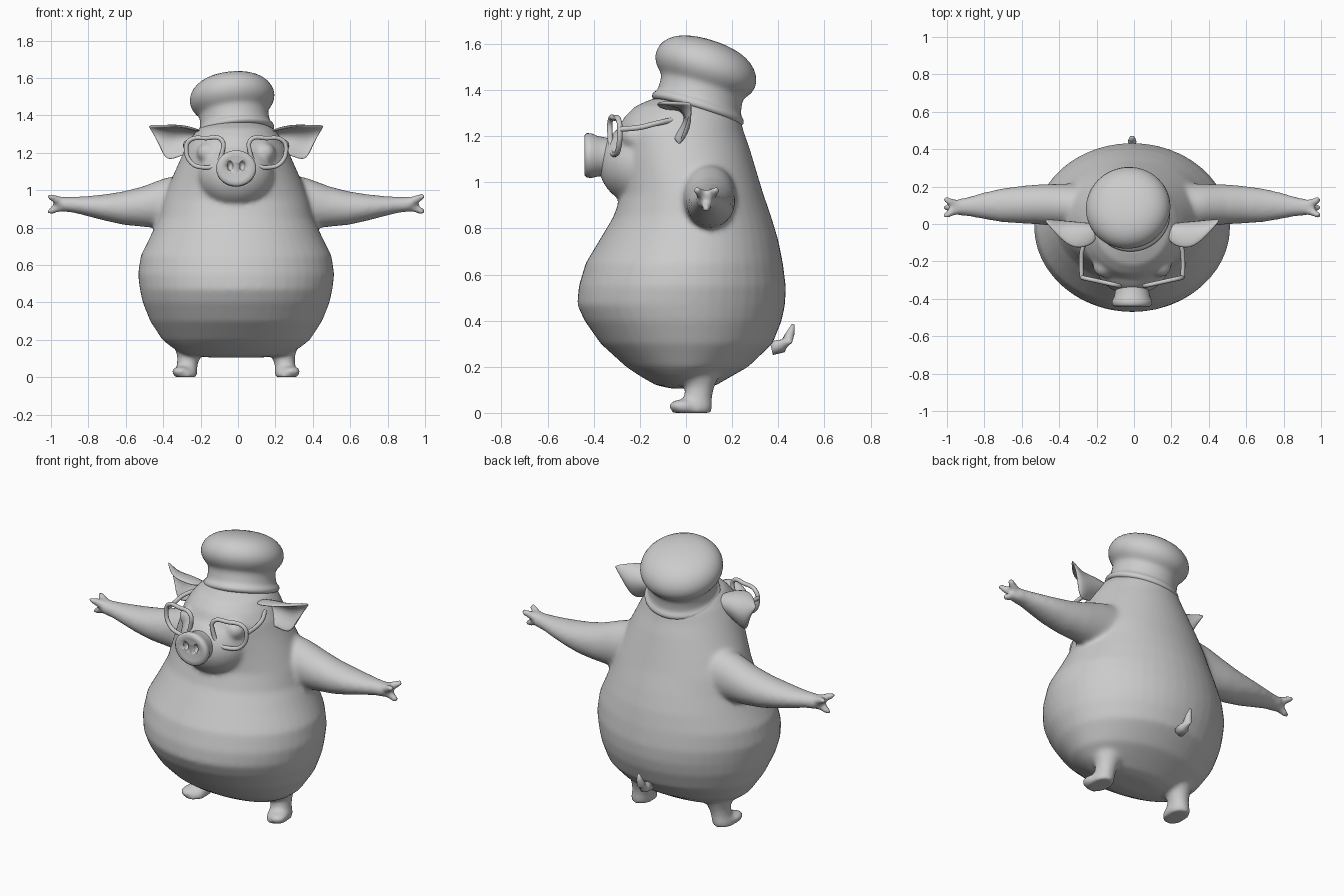
import bpy, bmesh, math
from mathutils import Vector, Matrix

if "Cube" in bpy.data.objects:
    bpy.data.objects.remove(bpy.data.objects["Cube"], do_unlink=True)

CX = -0.01  # symmetry plane of the body
X, Y, Z = Vector((1, 0, 0)), Vector((0, 1, 0)), Vector((0, 0, 1))

clay = bpy.data.materials.new("light_grey")
clay.use_nodes = True
clay.diffuse_color = (0.6, 0.6, 0.6, 1)
clay.node_tree.nodes["Principled BSDF"].inputs["Base Color"].default_value = (0.6, 0.6, 0.6, 1)


def add_object(name, data):
    obj = bpy.data.objects.new(name, data)
    bpy.context.collection.objects.link(obj)
    data.materials.append(clay)
    return obj


def mesh_object(name, bm):
    bmesh.ops.recalc_face_normals(bm, faces=bm.faces)
    for f in bm.faces:
        f.smooth = True
    mesh = bpy.data.meshes.new(name)
    bm.to_mesh(mesh)
    bm.free()
    return add_object(name, mesh)


def loft(bm, rings, n=32):
    """Closed skin through elliptical rings of (centre, half axis, half axis)."""
    loops = []
    for c, u, v in rings:
        angles = [2 * math.pi * i / n for i in range(n)]
        loops.append([bm.verts.new(Vector(c) + u * math.cos(a) + v * math.sin(a)) for a in angles])
    for a, b in zip(loops, loops[1:]):
        for i in range(n):
            j = (i + 1) % n
            bm.faces.new((a[i], a[j], b[j], b[i]))
    bm.faces.new(loops[0])
    bm.faces.new(loops[-1])


def tube(bm, path, n=16):
    """Tapered tube through (point, radius) pairs."""
    pts = [Vector(p) for p, r in path]
    rings = []
    for i, (p, r) in enumerate(path):
        d = (pts[min(i + 1, len(pts) - 1)] - pts[max(i - 1, 0)]).normalized()
        u = d.orthogonal().normalized()
        rings.append((p, u * r, d.cross(u) * r))
    loft(bm, rings, n)


def ball(bm, centre, radii):
    m = Matrix.Translation(centre) @ Matrix.Diagonal((*radii, 1))
    bmesh.ops.create_uvsphere(bm, u_segments=32, v_segments=20, radius=1, matrix=m)


def subdivide(obj, levels=2):
    obj.modifiers.new("subdivision", "SUBSURF").levels = levels
    obj.modifiers["subdivision"].render_levels = levels


def wire(name, points, radius, cyclic):
    curve = bpy.data.curves.new(name, "CURVE")
    curve.dimensions = "3D"
    curve.bevel_depth = radius
    curve.bevel_resolution = 3
    curve.use_fill_caps = True
    s = curve.splines.new("BEZIER")
    s.bezier_points.add(len(points) - 1)
    for bp, p in zip(s.bezier_points, points):
        bp.co = p
        bp.handle_left_type = bp.handle_right_type = "AUTO"
    s.use_cyclic_u = cyclic
    s.resolution_u = 8
    return add_object(name, curve)


# Torso: height, half width, front y, back y
bm = bmesh.new()
torso = [(0.105, 0.14, -0.06, 0.08), (0.12, 0.27, -0.13, 0.13), (0.16, 0.345, -0.20, 0.20),
         (0.2, 0.395, -0.26, 0.27), (0.3, 0.46, -0.37, 0.375), (0.4, 0.5, -0.44, 0.415),
         (0.47, 0.515, -0.472, 0.43), (0.55, 0.525, -0.465, 0.433), (0.65, 0.51, -0.435, 0.42),
         (0.75, 0.46, -0.375, 0.4), (0.85, 0.415, -0.315, 0.37), (0.95, 0.39, -0.28, 0.335),
         (1.05, 0.35, -0.28, 0.305), (1.15, 0.305, -0.29, 0.275), (1.22, 0.275, -0.3, 0.25),
         (1.28, 0.24, -0.27, 0.235), (1.33, 0.2, -0.22, 0.2), (1.365, 0.13, -0.14, 0.15)]
loft(bm, [((CX, (f + b) / 2, z), X * w, Y * (b - f) / 2) for z, w, f, b in torso], 48)

# Face bulge with chin, and eye mounds
ball(bm, (CX, -0.18, 1.08), (0.21, 0.2, 0.185))

for s in (1, -1):
    ball(bm, (CX + s * 0.15, -0.225, 1.2), (0.06, 0.06, 0.055))

    # Arm: x, y, z, half depth, half height
    arm = [(0.25, 0.1, 0.935, 0.12, 0.155), (0.38, 0.1, 0.93, 0.115, 0.135),
           (0.5, 0.105, 0.912, 0.107, 0.108), (0.6, 0.103, 0.904, 0.1, 0.09),
           (0.7, 0.1, 0.907, 0.09, 0.071), (0.8, 0.097, 0.915, 0.07, 0.053),
           (0.87, 0.093, 0.922, 0.053, 0.043), (0.93, 0.09, 0.925, 0.045, 0.04)]
    loft(bm, [((CX + s * x, y, z), Y * a, Z * b) for x, y, z, a, b in arm])

    # Three short fingers
    for y, z in ((0.045, 0.968), (0.132, 0.968), (0.088, 0.884)):
        tube(bm, [((CX + s * 0.9, 0.09, 0.925), 0.03),
                  ((CX + s * 0.955, (y + 0.09) / 2, (z + 0.925) / 2), 0.024),
                  ((CX + s * 1.0, y, z), 0.019), ((CX + s * 1.01, y, z), 0.01)])

    # Leg and foot
    leg = [(0.27, 0.23, 0.05, 0.14, 0.15), (0.18, 0.24, 0.055, 0.095, 0.095),
           (0.11, 0.253, 0.06, 0.062, 0.062), (0.06, 0.262, 0.05, 0.055, 0.062),
           (0.03, 0.268, 0.028, 0.062, 0.088), (0.0, 0.27, 0.022, 0.063, 0.088)]
    loft(bm, [((CX + s * x, y, z), X * a, Y * b) for z, x, y, a, b in leg])
    ball(bm, (CX + s * 0.295, -0.015, 0.03), (0.05, 0.06, 0.03))

body = mesh_object("body", bm)
remesh = body.modifiers.new("blend", "REMESH")
remesh.mode = "VOXEL"
remesh.voxel_size = 0.012
remesh.use_smooth_shade = True
smooth = body.modifiers.new("soften", "SMOOTH")
smooth.factor = 0.5
smooth.iterations = 12

# Tail
bm = bmesh.new()
tube(bm, [((CX, 0.37, 0.28), 0.03), ((CX, 0.415, 0.29), 0.03), ((CX, 0.44, 0.315), 0.023),
          ((CX, 0.455, 0.35), 0.017), ((CX, 0.465, 0.385), 0.006)])
mesh_object("tail", bm)

# Snout: y, centre z, half width, half height
bm = bmesh.new()
snout = [(-0.28, 1.11, 0.085, 0.08), (-0.34, 1.11, 0.087, 0.082), (-0.385, 1.113, 0.095, 0.088),
         (-0.41, 1.115, 0.107, 0.097), (-0.43, 1.117, 0.107, 0.096), (-0.44, 1.117, 0.096, 0.086),
         (-0.438, 1.117, 0.075, 0.066), (-0.433, 1.117, 0.04, 0.035)]
loft(bm, [((CX, y, z), X * a, Z * b) for y, z, a, b in snout], 40)
snout_obj = mesh_object("snout", bm)

# Nostril cutter
bm = bmesh.new()
for s in (1, -1):
    ball(bm, (CX + s * 0.032, -0.44, 1.13), (0.016, 0.03, 0.026))
cutter = mesh_object("nostril_cutter", bm)
cutter.hide_render = True
cutter.hide_set(True)
cut = snout_obj.modifiers.new("nostrils", "BOOLEAN")
cut.object = cutter
cut.operation = "DIFFERENCE"

for s, side in ((1, "left"), (-1, "right")):
    # Ear: cupped leaf from upper edge, over the back, to lower edge
    rows = [[(0.18, -0.1, 1.31), (0.29, -0.145, 1.345), (0.37, -0.1, 1.343), (0.47, 0.02, 1.345)],
            [(0.19, -0.02, 1.32), (0.29, -0.03, 1.345), (0.38, -0.02, 1.335), (0.472, 0.025, 1.34)],
            [(0.2, 0.01, 1.27), (0.3, 0.025, 1.27), (0.385, 0.03, 1.25), (0.44, 0.02, 1.295)],
            [(0.21, -0.07, 1.2), (0.29, -0.05, 1.185), (0.37, -0.03, 1.145), (0.4, -0.01, 1.22)]]
    bm = bmesh.new()
    grid = [[bm.verts.new((CX + s * x, y, z)) for x, y, z in row] for row in rows]
    for a, b in zip(grid, grid[1:]):
        for i in range(3):
            bm.faces.new((a[i], a[i + 1], b[i + 1], b[i]))
    ear = mesh_object(side + "_ear", bm)
    thick = ear.modifiers.new("thickness", "SOLIDIFY")
    thick.thickness = 0.02
    thick.offset = 0
    subdivide(ear)

    # Spectacle rim and temple
    rim = [(0.078, 1.268), (0.16, 1.278), (0.25, 1.265), (0.267, 1.22),
           (0.238, 1.145), (0.175, 1.122), (0.11, 1.135), (0.075, 1.2)]
    wire(side + "_glasses_rim", [(CX + s * x, -0.33 + (x - 0.07) * 0.22, z) for x, z in rim], 0.012, True)
    temple = [(0.27, -0.285, 1.23), (0.272, -0.2, 1.238), (0.265, -0.13, 1.255), (0.23, -0.06, 1.27)]
    wire(side + "_glasses_temple", [(CX + s * x, y, z) for x, y, z in temple], 0.012, False)

# Hat: rolled rim, band and puffed crown as radius, height
profile = [(0.17, -0.012), (0.2, -0.01), (0.21, 0.004), (0.206, 0.022), (0.19, 0.032), (0.186, 0.06),
           (0.183, 0.1), (0.195, 0.118), (0.217, 0.142), (0.231, 0.18), (0.222, 0.225),
           (0.19, 0.265), (0.14, 0.292), (0.08, 0.305), (0.03, 0.309)]
bm = bmesh.new()
loft(bm, [((0, -0.1 * h, h), X * r, Y * r) for r, h in profile], 48)
hat = mesh_object("hat", bm)
hat.matrix_world = (Matrix.Translation((-0.012, 0.05, 1.31)) @ Matrix.Rotation(math.radians(-17), 4, "X")
                    @ Matrix.Rotation(math.radians(-6), 4, "Y"))
subdivide(hat, 1)
